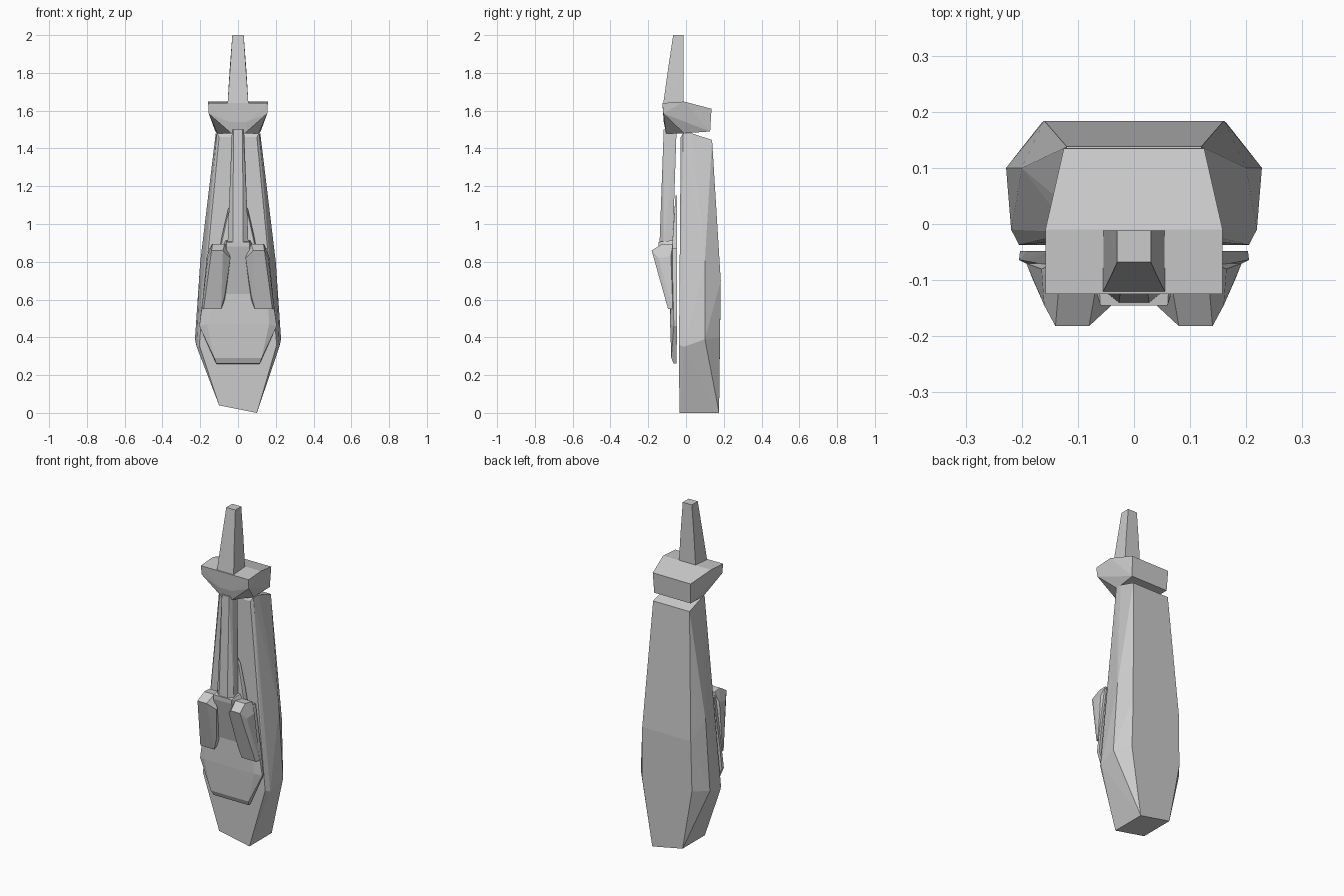
import bpy, bmesh


def hull(name, pts, mirror=True, slant=0.0):
    """Faceted solid wrapped around a few corner points, mirrored across x."""
    bm = bmesh.new()
    pts = list(pts) + ([(-x, y, z) for x, y, z in pts] if mirror else [])
    for x, y, z in pts:
        if z < 0.1:                      # skewed lower tip
            z += slant * (0.1 - x)
        bm.verts.new((x, y, z))
    bmesh.ops.remove_doubles(bm, verts=bm.verts, dist=1e-5)
    res = bmesh.ops.convex_hull(bm, input=bm.verts)
    loose = [v for v in bm.verts if not v.link_faces]
    bmesh.ops.delete(bm, geom=loose, context='VERTS')
    bmesh.ops.dissolve_limit(bm, angle_limit=0.01, verts=bm.verts, edges=bm.edges)
    bmesh.ops.recalc_face_normals(bm, faces=bm.faces)
    me = bpy.data.meshes.new(name)
    bm.to_mesh(me)
    bm.free()
    ob = bpy.data.objects.new(name, me)
    bpy.context.collection.objects.link(ob)
    return ob


# Large tapering case at the back
hull("main_body", [
    (0.10, -0.035, 0.0), (0.10, 0.175, 0.0),
    (0.205, -0.037, 0.36), (0.219, -0.01, 0.35),
    (0.228, 0.10, 0.39), (0.165, 0.180, 0.40),
    (0.160, 0.184, 0.70), (0.200, 0.10, 0.80),
    (0.10, -0.028, 1.46), (0.112, -0.015, 1.48),
    (0.118, 0.03, 1.48), (0.12, 0.138, 1.445),
], slant=0.2)

# Front plate with chamfered rim
hull("front_plate", [
    (0.115, -0.050, 0.26), (0.115, -0.066, 0.262), (0.125, -0.078, 0.29),
    (0.203, -0.048, 0.46), (0.205, -0.064, 0.46), (0.165, -0.084, 0.47),
    (0.190, -0.048, 0.58), (0.188, -0.066, 0.58),
    (0.150, -0.048, 0.87), (0.145, -0.075, 0.87), (0.12, -0.083, 0.63),
])

# Pointed tongue rising from the plate
hull("plate_tongue", [
    (0.10, -0.048, 0.86), (0.095, -0.075, 0.86),
    (0.082, -0.048, 0.95), (0.075, -0.066, 0.95),
    (0.052, -0.048, 1.08), (0.046, -0.060, 1.08),
    (0.015, -0.048, 1.15), (0.015, -0.056, 1.15),
])

# Centre block between the two lugs
hull("centre_block", [
    (0.075, -0.06, 0.63), (0.070, -0.088, 0.63),
    (0.070, -0.115, 0.79), (0.060, -0.125, 0.85), (0.085, -0.06, 0.88),
    (0.060, -0.145, 0.88), (0.060, -0.145, 0.905),
    (0.065, -0.06, 0.915),
])

# Pair of angled lugs on the front
for side, label in ((-1, "left"), (1, "right")):
    hull(label + "_lug", [(side * x, y, z) for x, y, z in (
        (0.080, -0.182, 0.86), (0.140, -0.182, 0.86),
        (0.040, -0.145, 0.82), (0.070, -0.125, 0.895),
        (0.135, -0.125, 0.895), (0.140, -0.07, 0.89), (0.060, -0.07, 0.89),
        (0.160, -0.145, 0.82), (0.165, -0.08, 0.83),
        (0.090, -0.095, 0.55), (0.182, -0.095, 0.55),
        (0.192, -0.070, 0.55), (0.070, -0.070, 0.59),
        (0.070, -0.105, 0.62),
    )], mirror=False)

# Long neck
hull("neck_bar", [
    (0.027, -0.140, 0.90), (0.055, -0.118, 0.90), (0.050, -0.070, 0.90),
    (0.024, -0.118, 1.50), (0.032, -0.100, 1.50), (0.032, -0.050, 1.50),
])

# Flared crosspiece
hull("crosspiece", [
    (0.158, -0.125, 1.64), (0.158, -0.010, 1.648), (0.125, 0.135, 1.61),
    (0.155, -0.120, 1.585), (0.045, -0.118, 1.54),
    (0.035, -0.105, 1.48), (0.120, 0.128, 1.49), (0.110, -0.010, 1.48),
])

# Tapered spike on top
hull("top_spike", [
    (0.055, -0.120, 1.64), (0.055, -0.012, 1.64),
    (0.042, -0.095, 1.82), (0.044, -0.012, 1.82),
    (0.030, -0.068, 2.00), (0.030, -0.012, 2.00),
])
